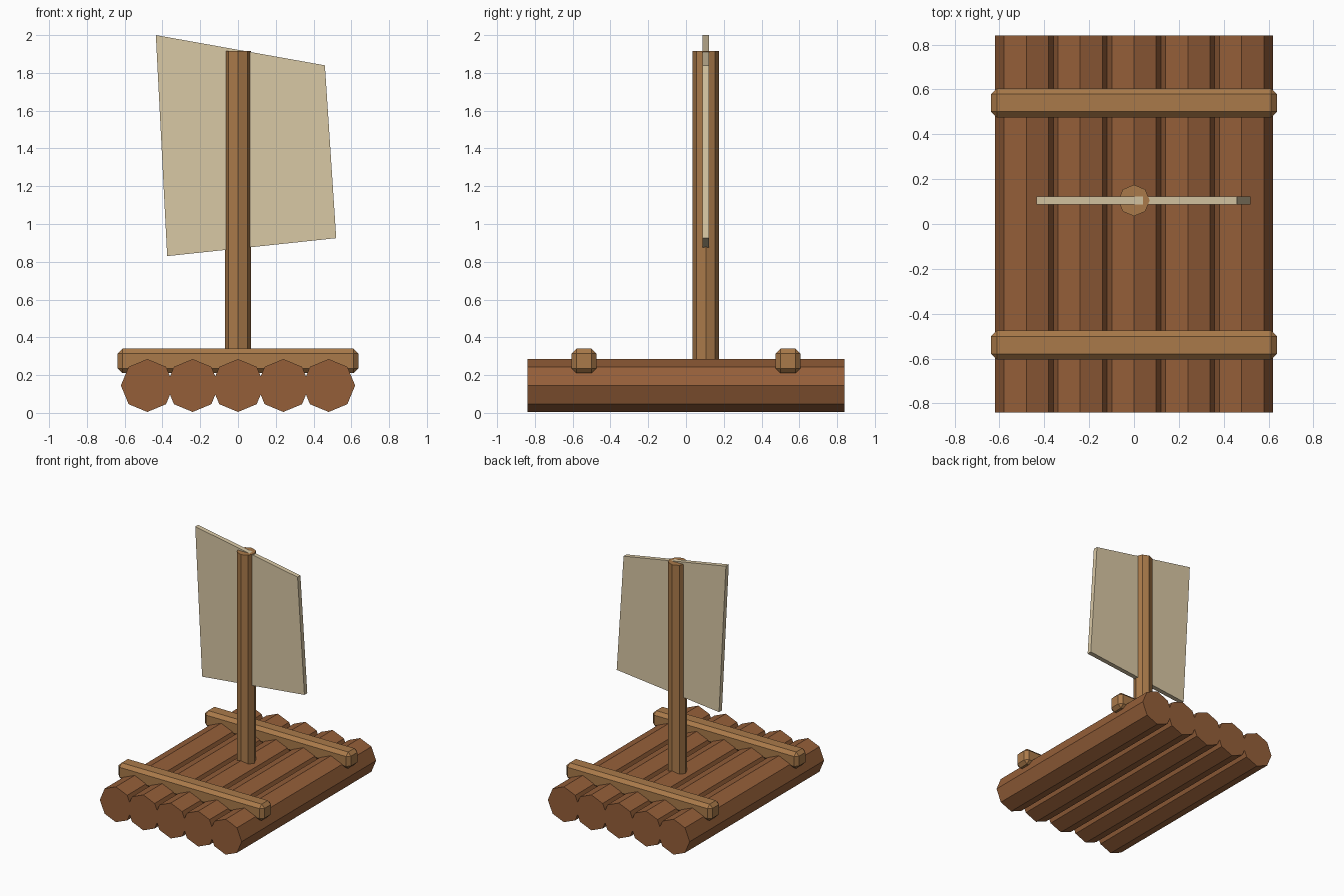
import bpy, bmesh, math

if "Cube" in bpy.data.objects:
    bpy.data.objects.remove(bpy.data.objects["Cube"])


def colour(name, r, g, b):
    m = bpy.data.materials.new(name)
    lin = lambda c: ((c / 255 + 0.055) / 1.055) ** 2.4
    m.diffuse_color = (lin(r), lin(g), lin(b), 1)
    m.use_nodes = True
    m.node_tree.nodes["Principled BSDF"].inputs["Base Color"].default_value = m.diffuse_color
    return m


log_wood = colour("log_brown", 149, 95, 57)
pole_wood = colour("light_wood", 170, 122, 74)
canvas = colour("canvas", 217, 200, 165)


def prism(name, outline, depth, mat, place):
    """Extrude a 2D outline by depth, centred; place maps (u, v, w) to x, y, z."""
    bm = bmesh.new()
    ends = [[bm.verts.new(place(u, v, w)) for u, v in outline]
            for w in (-depth / 2, depth / 2)]
    n = len(outline)
    bm.faces.new(ends[0])
    bm.faces.new(ends[1])
    for i in range(n):
        j = (i + 1) % n
        bm.faces.new((ends[0][i], ends[0][j], ends[1][j], ends[1][i]))
    bmesh.ops.recalc_face_normals(bm, faces=bm.faces)
    me = bpy.data.meshes.new(name)
    bm.to_mesh(me)
    bm.free()
    me.materials.append(mat)
    ob = bpy.data.objects.new(name, me)
    bpy.context.collection.objects.link(ob)
    return ob


def octagon(r):
    return [(r * math.cos(i * math.pi / 4), r * math.sin(i * math.pi / 4))
            for i in range(8)]


# Deck of five octagonal logs lying front to back
for i in range(5):
    x = (i - 2) * 0.24
    prism(f"log_{i + 1}", octagon(0.14), 1.68, log_wood,
          lambda u, v, w: (x + u, w, 0.145 + v))

# Two chamfered crossbars holding the logs
for name, y in (("front_crossbar", -0.54), ("back_crossbar", 0.54)):
    h = 0.065
    bar = prism(name, [(-h, -h), (h, -h), (h, h), (-h, h)], 1.276, pole_wood,
                lambda u, v, w: (w, y + u, 0.275 + v))
    bev = bar.modifiers.new("chamfer", 'BEVEL')
    bev.width = 0.026
    bev.segments = 1

# Octagonal mast
MAST_Y = 0.105
prism("mast", octagon(0.07), 1.765, pole_wood,
      lambda u, v, w: (u, MAST_Y + v, 1.0325 + w))

# Crooked four-cornered sail
prism("sail", [(-0.375, 0.83), (0.52, 0.925), (0.46, 1.84), (-0.435, 2.0)],
      0.036, canvas, lambda u, v, w: (u, MAST_Y + w, v))
